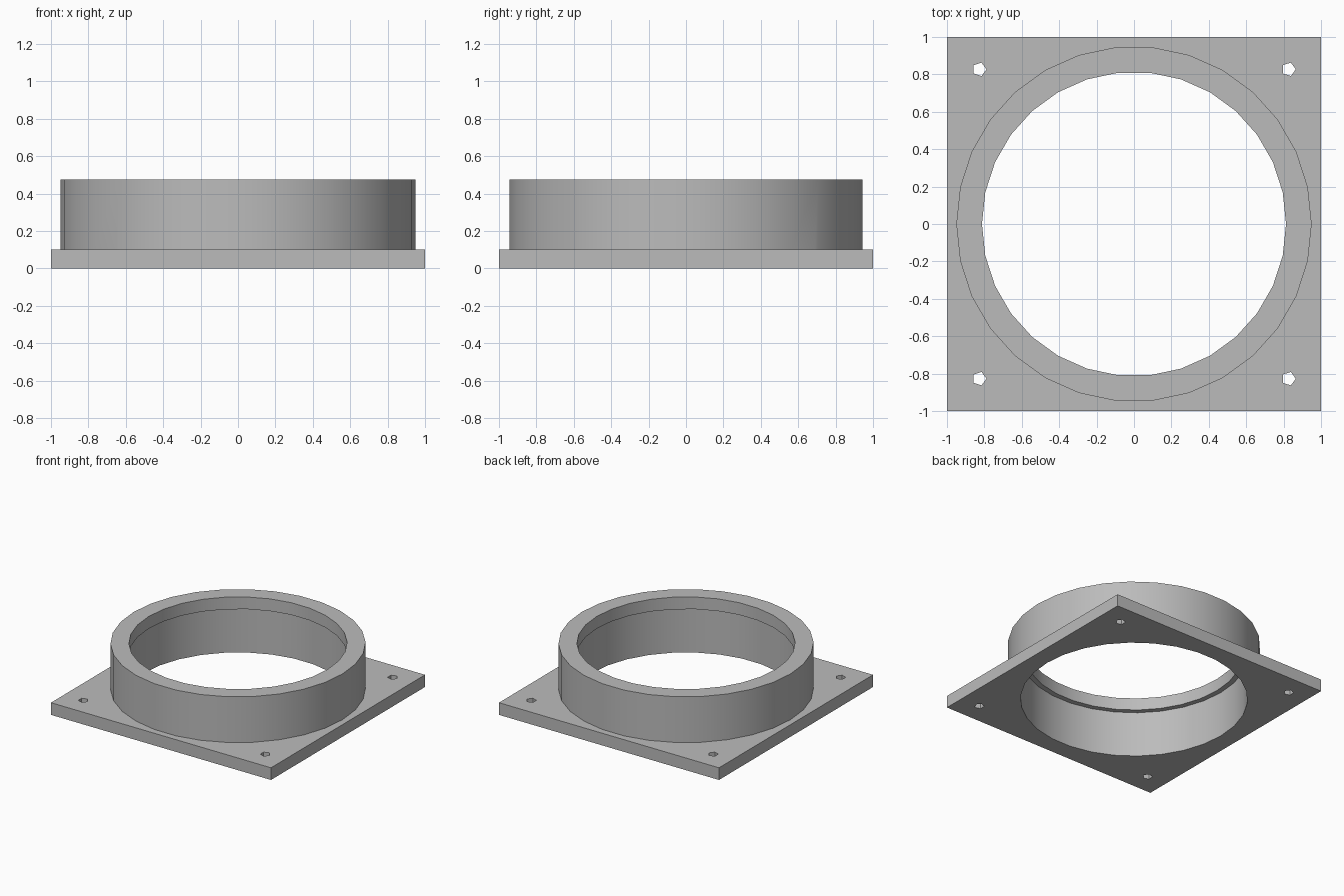
import bpy
from math import radians

if "Cube" in bpy.data.objects:
    bpy.data.objects.remove(bpy.data.objects["Cube"], do_unlink=True)

PLATE_H, TOP, LIP_Z = 0.10, 0.476, 0.376
OUTER_R, BORE_R, LIP_R = 0.95, 0.855, 0.813
HOLE_R, HOLE_POS = 0.038, 0.827

grey = bpy.data.materials.new("plain grey")
grey.use_nodes = True
colour = (0.5, 0.5, 0.5, 1)
grey.diffuse_color = colour
grey.node_tree.nodes["Principled BSDF"].inputs["Base Color"].default_value = colour


def cylinder(name, radius, z0, z1, sides=30, x=0, y=0):
    """Upright prism with one corner pointing along +x."""
    bpy.ops.mesh.primitive_cylinder_add(
        vertices=sides, radius=radius, depth=z1 - z0,
        location=(x, y, (z0 + z1) / 2), rotation=(0, 0, radians(-90)))
    ob = bpy.context.object
    ob.name = name
    bpy.ops.object.transform_apply(location=True, rotation=True, scale=True)
    return ob


def combine(body, tool, operation):
    """Apply a boolean to the body and discard the tool."""
    mod = body.modifiers.new(operation.title(), "BOOLEAN")
    mod.operation, mod.solver, mod.object = operation, "EXACT", tool
    bpy.context.view_layer.objects.active = body
    bpy.ops.object.modifier_apply(modifier=mod.name)
    bpy.data.objects.remove(tool, do_unlink=True)


# Square base plate
bpy.ops.mesh.primitive_cube_add(size=2, location=(0, 0, PLATE_H / 2))
flange = bpy.context.object
flange.name = "collar_flange"
flange.scale.z = PLATE_H / 2
bpy.ops.object.transform_apply(location=True, rotation=True, scale=True)

# Round collar
combine(flange, cylinder("collar", OUTER_R, PLATE_H / 2, TOP), "UNION")

# Wide bore below, narrower mouth leaving an inner lip at the top
combine(flange, cylinder("bore", BORE_R, -0.1, LIP_Z), "DIFFERENCE")
combine(flange, cylinder("mouth", LIP_R, LIP_Z - 0.1, TOP + 0.1), "DIFFERENCE")

# Screw holes in the corners
for sx in (-1, 1):
    for sy in (-1, 1):
        hole = cylinder("screw_hole", HOLE_R, -0.1, PLATE_H + 0.1, 5,
                        sx * HOLE_POS, sy * HOLE_POS)
        combine(flange, hole, "DIFFERENCE")

# Colour and shading
flange.data.materials.clear()
flange.data.materials.append(grey)
for face in flange.data.polygons:
    face.material_index = 0
bpy.ops.object.select_all(action="DESELECT")
flange.select_set(True)
bpy.context.view_layer.objects.active = flange
bpy.ops.object.shade_smooth_by_angle(angle=radians(30))
